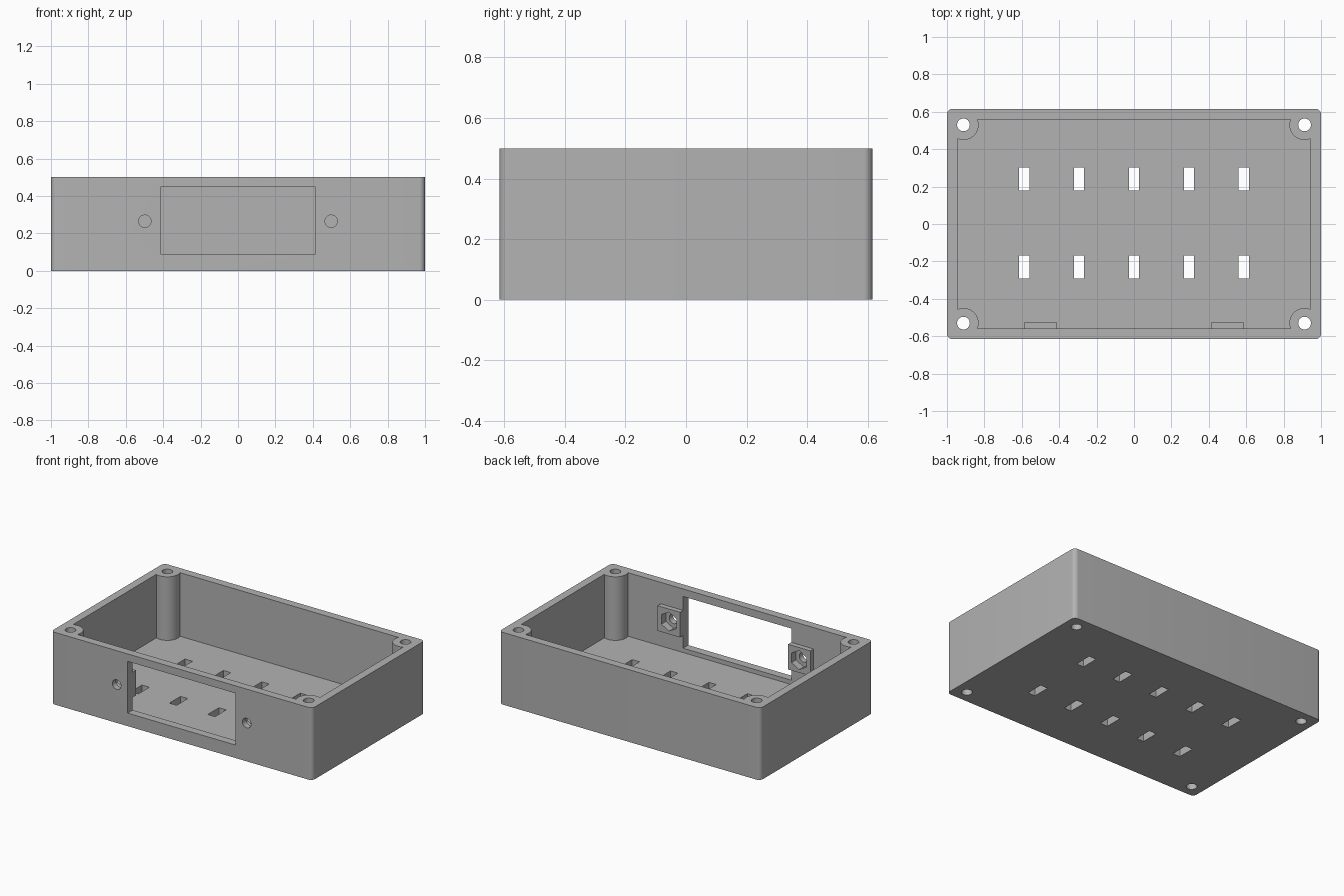
import bpy
import math
from mathutils import Matrix

cube = bpy.data.objects.get("Cube")
if cube:
    bpy.data.objects.remove(cube, do_unlink=True)

W, D, H = 2.0, 1.232, 0.5      # outer size
WALL, FLOOR = 0.056, 0.06
SIDES = (-1, 1)
BOLT_X, BOLT_Y = 0.912, 0.53   # corner screw positions
NUT_X, NUT_Z = 0.498, 0.265    # connector screw positions

grey = bpy.data.materials.new("plain grey plastic")
grey.use_nodes = True
colour = (0.45, 0.45, 0.45, 1)
grey.diffuse_color = colour
grey.node_tree.nodes["Principled BSDF"].inputs["Base Color"].default_value = colour


def prism(name, outline, depth, place):
    """Extrude a flat outline along local z, then place it."""
    n = len(outline)
    verts = [(x, y, z) for z in (0, depth) for x, y in outline]
    faces = [tuple(reversed(range(n))), tuple(range(n, 2 * n))]
    faces += [(i, (i + 1) % n, (i + 1) % n + n, i + n) for i in range(n)]
    mesh = bpy.data.meshes.new(name)
    mesh.from_pydata(verts, [], faces)
    mesh.transform(place)
    mesh.materials.append(grey)
    obj = bpy.data.objects.new(name, mesh)
    bpy.context.collection.objects.link(obj)
    return obj


def ring(radius, n, start=0.0):
    return [(radius * math.cos(start + math.tau * i / n),
             radius * math.sin(start + math.tau * i / n)) for i in range(n)]


def rounded_rect(w, d, r, steps=8):
    pts = []
    for k, (sx, sy) in enumerate(((1, 1), (-1, 1), (-1, -1), (1, -1))):
        for i in range(steps + 1):
            a = math.pi / 2 * (k + i / steps)
            pts.append((sx * (w / 2 - r) + r * math.cos(a),
                        sy * (d / 2 - r) + r * math.sin(a)))
    return pts


def box(name, x0, x1, y0, y1, z0, z1):
    return prism(name, [(x0, y0), (x1, y0), (x1, y1), (x0, y1)], z1 - z0,
                 Matrix.Translation((0, 0, z0)))


def upright(x, y, z):
    return Matrix.Translation((x, y, z))


def facing_front(x, y, z):
    return Matrix.Translation((x, y, z)) @ Matrix.Rotation(math.pi / 2, 4, 'X')


def combine(target, tool, operation):
    """Apply a boolean and discard the tool."""
    mod = target.modifiers.new(operation.lower(), 'BOOLEAN')
    mod.object, mod.operation, mod.solver = tool, operation, 'EXACT'
    bpy.context.view_layer.objects.active = target
    bpy.ops.object.modifier_apply(modifier=mod.name)
    bpy.data.objects.remove(tool, do_unlink=True)


# Outer block with rounded upright corners
case = prism("case_body", rounded_rect(W, D, 0.03), H, upright(0, 0, 0))

# Cavity that leaves round screw posts in the corners
ix, iy = W / 2 - WALL, D / 2 - WALL
cavity = box("cavity", -ix, ix, -iy, iy, FLOOR, H + 0.1)
for sx in SIDES:
    for sy in SIDES:
        post = prism("post", ring(0.081, 48), H + 0.2,
                     upright(sx * BOLT_X, sy * BOLT_Y, 0))
        combine(cavity, post, 'DIFFERENCE')
combine(case, cavity, 'DIFFERENCE')

# Nut holders behind the front wall
for s in SIDES:
    holder = box("nut_holder", s * NUT_X - 0.087, s * NUT_X + 0.087,
                 -iy - 0.02, -iy + 0.035, NUT_Z - 0.087, NUT_Z + 0.087)
    combine(case, holder, 'UNION')

# Connector window in the front wall
combine(case, box("window", -0.414, 0.414, -D / 2 - 0.1, -iy + 0.1, 0.09, 0.448),
        'DIFFERENCE')

# Connector screw holes and hexagonal nut pockets
for s in SIDES:
    combine(case, prism("screw_hole", ring(0.033, 32), 0.3,
                        facing_front(s * NUT_X, -0.45, NUT_Z)), 'DIFFERENCE')
    combine(case, prism("nut_pocket", ring(0.066, 6, math.pi / 6), 0.125,
                        facing_front(s * NUT_X, -0.45, NUT_Z)), 'DIFFERENCE')

# Corner screw holes through the full height
for sx in SIDES:
    for sy in SIDES:
        combine(case, prism("corner_hole", ring(0.034, 32), H + 0.2,
                            upright(sx * BOLT_X, sy * BOLT_Y, -0.1)), 'DIFFERENCE')

# Two rows of floor slots
for col in range(-2, 3):
    for y in (0.24, -0.23):
        x = col * 0.294
        combine(case, box("slot", x - 0.028, x + 0.028, y - 0.061, y + 0.061,
                          -0.1, FLOOR + 0.1), 'DIFFERENCE')

bpy.ops.object.select_all(action='DESELECT')
case.select_set(True)
bpy.context.view_layer.objects.active = case
bpy.ops.object.shade_smooth_by_angle(angle=math.radians(30))
